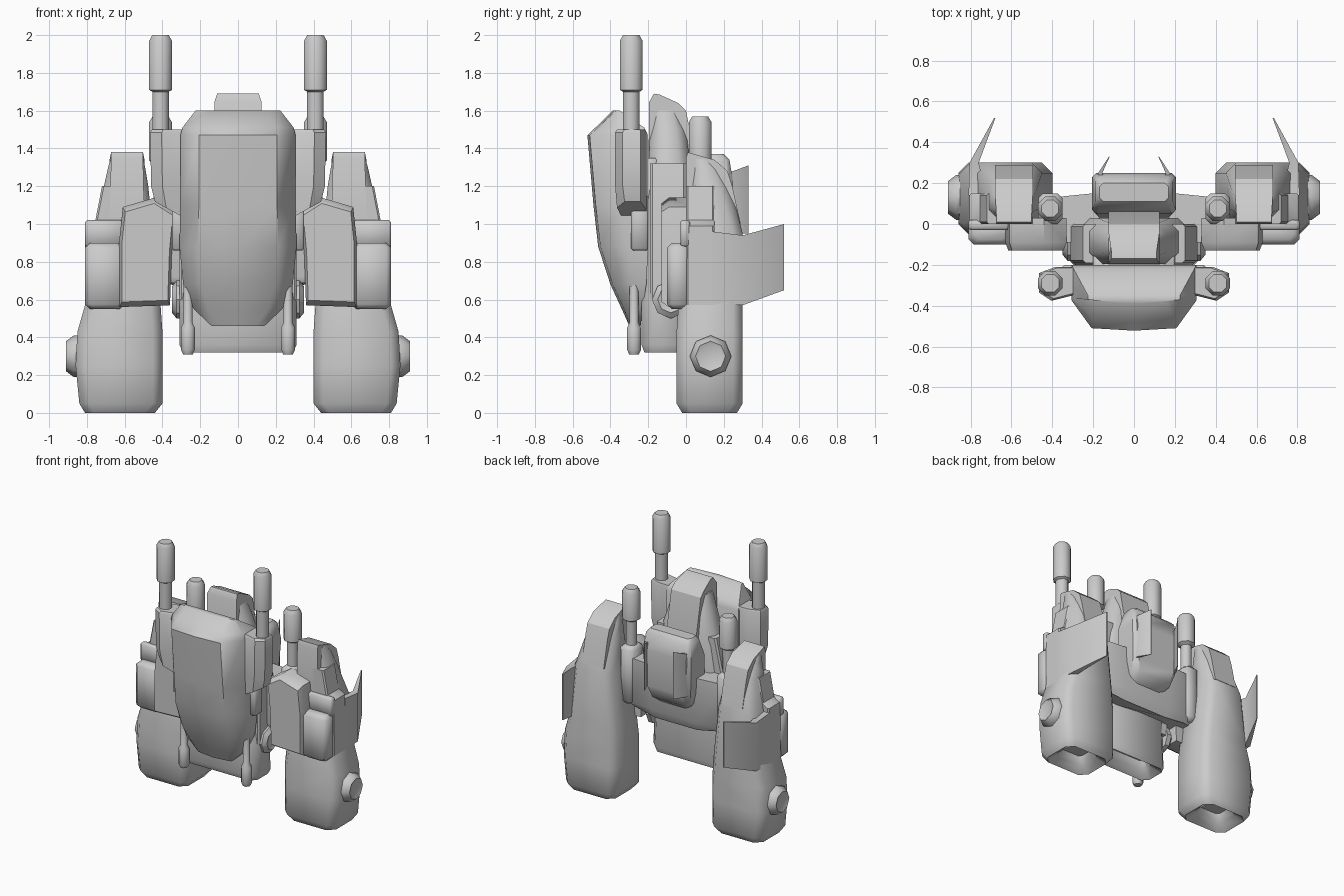
import bpy, bmesh, math

if "Cube" in bpy.data.objects:
    bpy.data.objects.remove(bpy.data.objects["Cube"])

ALL = []


def loft(name, loops, mirror=False, angle=40):
    """Skin a list of equal-length point loops and cap both ends."""
    bm = bmesh.new()
    rings = [[bm.verts.new(p) for p in lp] for lp in loops]
    n = len(rings[0])
    for a, b in zip(rings, rings[1:]):
        for i in range(n):
            j = (i + 1) % n
            bm.faces.new((a[i], a[j], b[j], b[i]))
    bm.faces.new(rings[0])
    bm.faces.new(rings[-1])
    bmesh.ops.recalc_face_normals(bm, faces=bm.faces[:])
    me = bpy.data.meshes.new(name)
    bm.to_mesh(me)
    bm.free()
    ob = bpy.data.objects.new(name, me)
    bpy.context.collection.objects.link(ob)
    if mirror:
        ob.modifiers.new("mirror", 'MIRROR').use_mirror_merge = False
    ALL.append((ob, angle))
    return ob


def rect(z, x0, x1, y0, y1, c):
    """Horizontal rectangle with chamfered corners."""
    return [(x0 + c, y0, z), (x1 - c, y0, z), (x1, y0 + c, z), (x1, y1 - c, z),
            (x1 - c, y1, z), (x0 + c, y1, z), (x0, y1 - c, z), (x0, y0 + c, z)]


def box(name, x0, x1, y0, y1, z0, z1, mirror=True, c=0.01):
    return loft(name, [rect(z0, x0 + c, x1 - c, y0 + c, y1 - c, c), rect(z0 + c, x0, x1, y0, y1, c),
                       rect(z1 - c, x0, x1, y0, y1, c), rect(z1, x0 + c, x1 - c, y0 + c, y1 - c, c)], mirror, 50)


def lathe(name, x, y, profile):
    """Eight-sided upright turned part from (radius, z) pairs."""
    loft(name, [[(x + r * math.cos(math.tau * (k + .5) / 8), y + r * math.sin(math.tau * (k + .5) / 8), z)
                 for k in range(8)] for r, z in profile], True, 50)


def hub(name, y, z, profile):
    """Eight-sided part turned about the x axis from (radius, x) pairs."""
    loft(name, [[(x, y + r * math.cos(math.tau * k / 8), z + r * math.sin(math.tau * k / 8))
                 for k in range(8)] for r, x in profile], True)


def engine(name, secs, mirror):
    """Tapered nacelle with a recessed nozzle in its base."""
    z, x0, x1, y0, y1, c = secs[0]
    nozzle = [rect(z + .10, x0 + .09, x1 - .09, y0 + .07, y1 - .07, .02),
              rect(z + .04, x0 + .06, x1 - .06, y0 + .05, y1 - .05, .03)]
    loft(name, nozzle + [rect(*s) for s in secs], mirror, 50)


def spine(name, x0, x1, tip, profile, mirror):
    """Flat-sided crest: a (y, z) profile spread across x, narrower at its highest point."""
    top = max(z for y, z in profile)
    loft(name, [[(x + (s * tip if top - z < .03 else 0), y, z) for y, z in profile]
                for x, s in ((x0, 1), (x1, -1))], mirror, 30)


# Side engines with nozzle bases and tapered spines
engine("side_engine", [
    (0, .44, .81, -.02, .27, .05), (.05, .40, .84, -.05, .30, .05), (.25, .40, .86, -.05, .30, .05),
    (.43, .40, .85, -.05, .30, .05), (.57, .41, .81, -.04, .30, .05), (.95, .45, .765, 0, .30, .05),
    (1.20, .475, .71, .01, .235, .06), (1.29, .49, .69, .015, .19, .05),
    (1.345, .50, .675, .02, .13, .03)], True)
spine("engine_spine", .495, .68, .008, [(0, 1.0), (0, 1.35), (.01, 1.38), (.15, 1.34), (.22, 1.28),
                                       (.245, 1.20), (.29, 1.0)], True)

# Central engine
engine("central_engine", [
    (.32, -.29, .29, -.22, -.01, .04), (.36, -.31, .31, -.235, 0, .05), (.60, -.31, .31, -.235, 0, .06),
    (.90, -.30, .30, -.20, .03, .06), (1.25, -.24, .24, -.20, .03, .06), (1.50, -.16, .16, -.19, .0, .05),
    (1.60, -.125, .125, -.18, -.04, .03)], False)
spine("central_spine", -.125, .125, .015, [(-.20, 1.2), (-.195, 1.645), (-.17, 1.69), (-.14, 1.685),
                                           (-.04, 1.64), (.0, 1.60), (.06, 1.30), (.06, 1.2)], False)
loft("central_side_panel", [rect(z, .18, x, -.19, 0, .012) for z, x in ((.60, .31), (1.05, .31), (1.32, .25))], True)

# Round hubs on engine flanks
hub("side_hub", .13, .30, [(.11, .83), (.11, .87), (.08, .91), (.07, .905)])
hub("central_hub", -.08, .60, [(.10, .29), (.10, .325), (.07, .35), (.06, .345)])


# Front shell: curved shield
def shell_loop(z, w, yf, ym, yb):
    return [(-w, yb, z), (-w, ym, z), (-.68 * w, yf + .012, z), (0, yf, z),
            (.68 * w, yf + .012, z), (w, ym, z), (w, yb, z)]


loft("front_shell", [shell_loop(*s) for s in [
    (.46, .14, -.30, -.28, -.24), (.55, .235, -.34, -.28, -.23), (.68, .29, -.40, -.29, -.21),
    (.88, .31, -.465, -.31, -.20), (1.10, .305, -.49, -.35, -.20), (1.47, .305, -.522, -.375, -.20),
    (1.51, .295, -.48, -.365, -.22), (1.60, .225, -.39, -.37, -.35)]], angle=50)
box("shell_bracket", -.20, .20, -.26, -.15, .60, 1.35, False)
box("shell_flange", .27, .35, -.29, -.20, .86, 1.15)


# Upper gun pods and barrels, pod floor slanting up outwards
def pod_loop(z, w, y0, y1, slant=0):
    pts = [(.28, y0 + .03), (w - .06, y0), (w, y0 + .04), (w, y1 - .03), (w - .08, y1), (.28, y1)]
    return [(x, y, z + slant * (x - .28)) for x, y in pts]


loft("gun_pod", [pod_loop(1.03, .44, -.365, -.21, .55), pod_loop(1.20, .46, -.375, -.21),
                 pod_loop(1.485, .465, -.375, -.21), pod_loop(1.50, .455, -.365, -.215)], True)
lathe("upper_gun_barrel", .41, -.29, [(.047, 1.40), (.047, 1.70), (.065, 1.71), (.065, 1.97), (.047, 2.0)])
lathe("lower_gun_barrel", .265, -.275, [(.028, .31), (.04, .335), (.04, .45), (.025, .48), (.025, .75)])

# Inner guns behind the wings
lathe("rear_gun_barrel", .41, .075, [(.04, 1.0), (.04, 1.32), (.065, 1.335), (.065, 1.54), (.045, 1.57)])
box("rear_gun_housing", .35, .47, 0, .15, .70, 1.14, c=.025)

# Connecting wing between engines
wing = [(-.45, -.09), (.45, -.09), (.47, .10), (.40, .13), (.2, .15), (-.2, .15), (-.40, .13), (-.47, .10)]
loft("connecting_wing", [[(x * .9, y * .8, .62 + .15 * abs(x)) for x, y in wing],
                         [(x, y, .72) for x, y in wing], [(x, y, 1.06) for x, y in wing]])

# Front armour: inner plate and stepped outer block
plate = [(.36, .57), (.63, .56), (.63, .90), (.61, 1.09), (.44, 1.14), (.33, 1.07), (.35, .86)]
loft("inner_armour", [[(x, y, z) for x, z in plate] for y in (.03, -.09)]
     + [[(.48 + (x - .48) * .9, -.13, .83 + (z - .83) * .9) for x, z in plate]], True)
box("outer_armour", .60, .81, -.10, .02, .55, .90, c=.025)
box("outer_armour_step", .61, .81, -.03, .02, .88, 1.02)
loft("side_slab", [rect(z, .60, x, .0, .15, .01) for z, x in ((.57, .81), (.99, .805), (1.02, .755), (1.2, .72))], True)


# Swept tail fins
def fin(name, secs):
    loft(name, [[(x0, y, z0), (x1, y, z0), (x1, y, z1), (x0, y, z1)] for y, x0, x1, z0, z1 in secs], True)


fin("side_fin", [(.14, .72, .81, .57, .96), (.30, .76, .805, .57, .94), (.52, .678, .684, .65, 1.0)])
fin("small_fin", [(.20, .14, .18, .95, 1.27), (.25, .155, .175, .95, 1.28), (.33, .119, .123, .95, 1.31)])

# Rear pack
loft("rear_pack", [rect(*s) for s in [
    (.79, -.12, .12, .0, .13, .03), (.86, -.17, .17, .0, .22, .04), (.95, -.19, .19, .02, .245, .03),
    (1.22, -.205, .205, .05, .25, .02), (1.34, -.19, .19, .09, .23, .02), (1.37, -.17, .17, .11, .20, .02)]])

# Smooth shading with sharp edges kept
for ob, angle in ALL:
    bpy.ops.object.select_all(action='DESELECT')
    ob.select_set(True)
    bpy.context.view_layer.objects.active = ob
    bpy.ops.object.shade_smooth_by_angle(angle=math.radians(angle))
